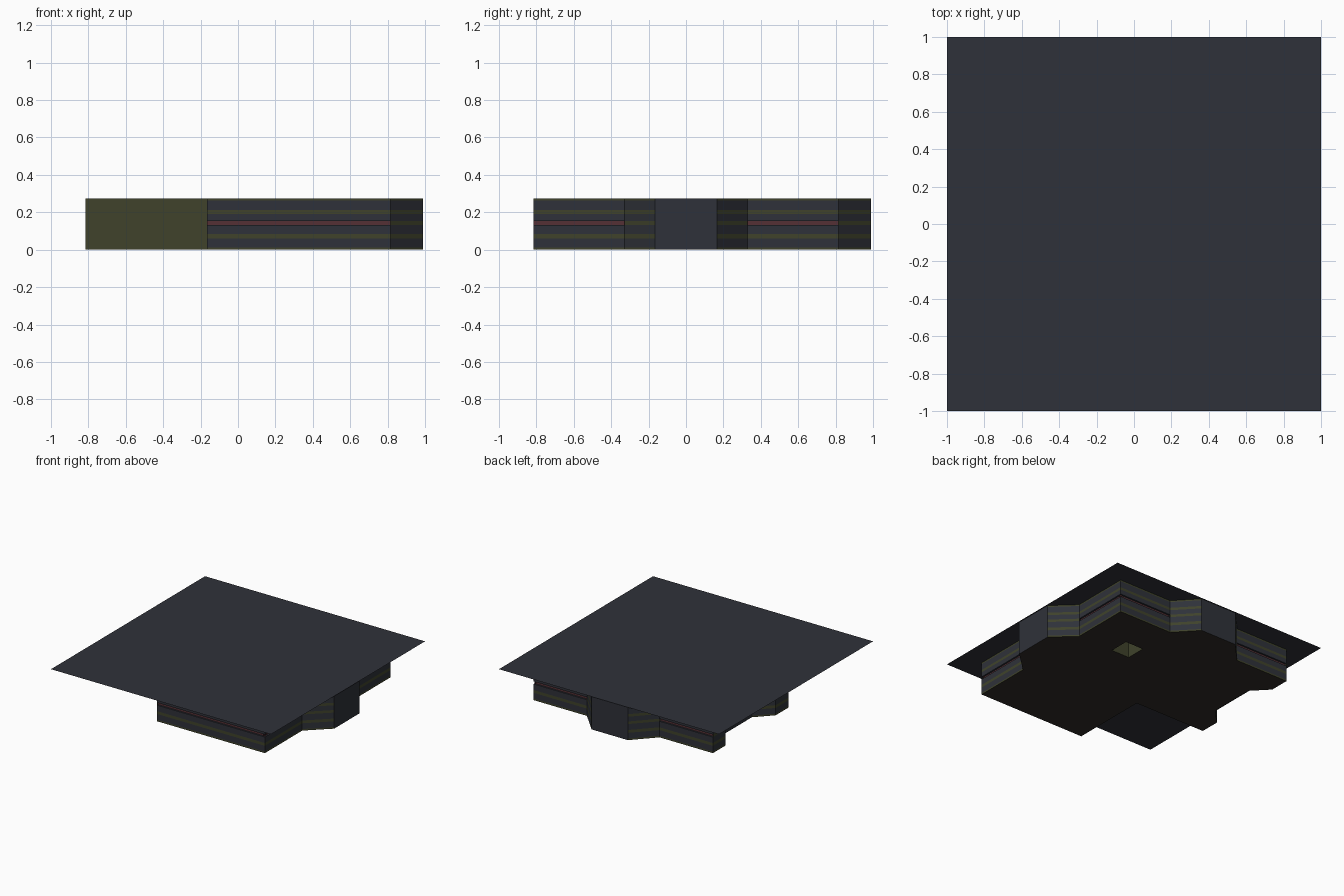
import bpy, bmesh

if "Cube" in bpy.data.objects:
    bpy.data.objects.remove(bpy.data.objects["Cube"])

H = 0.275     # wall height
D = 0.815     # main wall distance
B = 0.99      # bay distance
N = 0.69      # niche distance
W = 0.165     # bay half width

def material(name, rgb):
    m = bpy.data.materials.new(name)
    m.diffuse_color = (*rgb, 1)
    m.use_nodes = True
    m.node_tree.nodes["Principled BSDF"].inputs["Base Color"].default_value = m.diffuse_color
    return m

blue = material("dark_blue_grey", (0.028, 0.031, 0.041))
olive = material("olive", (0.05, 0.055, 0.024))
red = material("dull_red", (0.09, 0.03, 0.036))
brown = material("dark_brown", (0.03, 0.024, 0.02))
mats = [blue, olive, red, brown]

def finish(name, bm):
    me = bpy.data.meshes.new(name)
    bm.to_mesh(me)
    bm.free()
    for m in mats:
        me.materials.append(m)
    ob = bpy.data.objects.new(name, me)
    bpy.context.collection.objects.link(ob)
    return ob

# Horizontal wall bands: (lower z, upper z, material)
BANDS = [(0, .013, 1), (.013, .06, 0), (.06, .083, 1), (.083, .132, 0),
         (.132, .153, 1), (.153, .192, 0), (.192, .213, 1), (.213, .263, 0), (.263, H, 1)]

def quad(bm, a, b, z0, z1, mat, ina=0.0, inb=0.0):
    """Wall strip from a to b; ina / inb push the lower / upper edge inward."""
    dx, dy = b[0] - a[0], b[1] - a[1]
    l = (dx * dx + dy * dy) ** 0.5
    nx, ny = -dy / l, dx / l
    pts = [(a, z0, ina), (b, z0, ina), (b, z1, inb), (a, z1, inb)]
    f = bm.faces.new([bm.verts.new((p[0] + nx * o, p[1] + ny * o, z)) for p, z, o in pts])
    f.material_index = mat

def striped(bm, a, b, groove):
    for i, (z0, z1, m) in enumerate(BANDS):
        if i == 4 and groove:     # recessed red light strip
            g = 0.014
            quad(bm, a, b, z0, z0, 0, 0, g)
            quad(bm, a, b, z0, z1, 2, g, g)
            quad(bm, a, b, z1, z1, 0, g, 0)
        else:
            quad(bm, a, b, z0, z1, m)

# Room outline, counter-clockwise; each point carries the style of the wall after it
# g = striped with groove, s = striped, p = plain, o = olive
outline = [(-W, -D, 'g'), (D, -D, 'g'), (D, -.33, 's'), (B, -W, 'p'), (B, W, 's'),
           (D, .33, 'g'), (D, D, 'g'), (.33, D, 's'), (W, B, 'p'), (-W, B, 's'),
           (-.33, D, 'g'), (-D, D, 's'), (-D, .65, 's'), (-N, .52, 'p'),
           (-N, .13, 's'), (-D, 0, 's'), (-D, -W, 'o'), (-W, -W, 'o')]

# Perimeter walls
bm = bmesh.new()
for i, (x, y, style) in enumerate(outline):
    a, b = (x, y), outline[(i + 1) % len(outline)][:2]
    if style in 'gs':
        striped(bm, a, b, style == 'g')
    else:
        quad(bm, a, b, 0, H, 0 if style == 'p' else 1)
finish("perimeter_walls", bm)

# Floor with a square opening under the pillar
P0, P1 = 0.325, 0.49
square = [(P0, P0), (P1, P0), (P1, P1), (P0, P1)]
bm = bmesh.new()
edges = []
for loop in ([p[:2] for p in outline], square):
    vs = [bm.verts.new((x, y, 0)) for x, y in loop]
    edges += [bm.edges.new((vs[i], vs[(i + 1) % len(vs)])) for i in range(len(vs))]
bmesh.ops.triangle_fill(bm, edges=edges, use_beauty=True, use_dissolve=False, normal=(0, 0, -1))
for f in bm.faces:
    f.material_index = 3
finish("floor", bm)

# Hollow pillar
bm = bmesh.new()
for i in range(4):
    quad(bm, square[i], square[(i + 1) % 4], 0, H, 1)
finish("pillar", bm)

# Ceiling sheet
bm = bmesh.new()
bm.faces.new([bm.verts.new((x, y, H)) for x, y in ((-1, -1), (1, -1), (1, 1), (-1, 1))])
finish("ceiling", bm)
